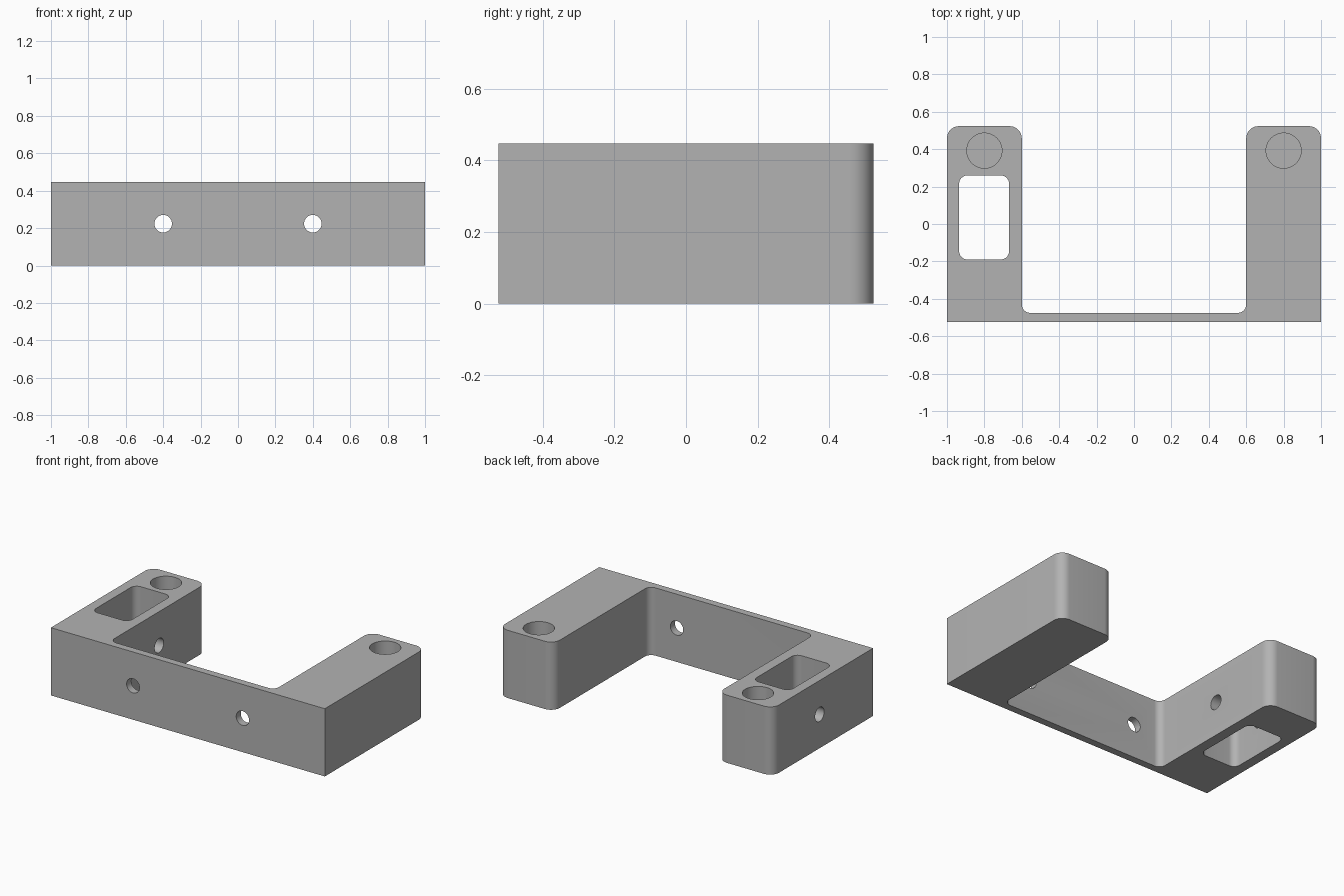
import bpy
import bmesh
from math import cos, sin, pi
from mathutils import Vector

if "Cube" in bpy.data.objects:
    bpy.data.objects.remove(bpy.data.objects["Cube"], do_unlink=True)

HEIGHT = 0.447
MID = HEIGHT / 2
BACK = 0.523
OUTER, INNER = 1.0, 0.6
PLATE_BACK = -0.475

grey = bpy.data.materials.new("matte grey")
grey.use_nodes = True
colour = (0.45, 0.45, 0.45, 1)
grey.diffuse_color = colour
grey.node_tree.nodes["Principled BSDF"].inputs["Base Color"].default_value = colour


def rounded_outline(corners, steps=10):
    """Round each right-angled corner (x, y, radius)."""
    pts = [Vector(c[:2]) for c in corners]
    out = []
    for i, p in enumerate(pts):
        r = corners[i][2]
        if r == 0:
            out.append(p)
            continue
        u = (pts[i - 1] - p).normalized()
        v = (pts[(i + 1) % len(pts)] - p).normalized()
        centre = p + r * (u + v)
        for k in range(steps + 1):
            t = k / steps * pi / 2
            out.append(centre - r * (cos(t) * v + sin(t) * u))
    return out


def prism(name, corners, z0, z1):
    bm = bmesh.new()
    face = bm.faces.new([bm.verts.new((p.x, p.y, z0)) for p in rounded_outline(corners)])
    ext = bmesh.ops.extrude_face_region(bm, geom=[face])
    top = [g for g in ext["geom"] if isinstance(g, bmesh.types.BMVert)]
    bmesh.ops.translate(bm, verts=top, vec=(0, 0, z1 - z0))
    bmesh.ops.recalc_face_normals(bm, faces=bm.faces)
    mesh = bpy.data.meshes.new(name)
    bm.to_mesh(mesh)
    bm.free()
    mesh.materials.append(grey)
    obj = bpy.data.objects.new(name, mesh)
    bpy.context.collection.objects.link(obj)
    return obj


def drill(name, centre, radius, depth, rotation=(0, 0, 0)):
    bpy.ops.mesh.primitive_cylinder_add(vertices=48, radius=radius, depth=depth,
                                        location=centre, rotation=rotation)
    obj = bpy.context.object
    obj.name = name
    obj.data.materials.append(grey)
    return obj


# U-shaped body: thin front plate with two arms reaching back
END_R, FILLET = 0.065, 0.045
right_half = [(OUTER, -BACK, 0), (OUTER, BACK, END_R),
              (INNER, BACK, END_R), (INNER, PLATE_BACK, FILLET)]
left_half = [(-x, y, r) for x, y, r in reversed(right_half)]
bracket = prism("bracket", right_half + left_half, 0, HEIGHT)

# Window through one arm
cutters = [prism("window_cutter", [(-0.935, -0.19, FILLET), (-0.668, -0.19, FILLET),
                                   (-0.668, 0.26, FILLET), (-0.935, 0.26, FILLET)],
                 -0.1, HEIGHT + 0.1)]

# Blind sockets in the arms and screw holes in the plate
SOCKET_DEPTH = 0.3
for side in (-1, 1):
    cutters.append(drill("socket_cutter", (side * 0.8, 0.392, HEIGHT),
                         0.094, SOCKET_DEPTH * 2))
    cutters.append(drill("screw_hole_cutter", (side * 0.4, -0.5, MID),
                         0.047, 0.2, (pi / 2, 0, 0)))

# Cross hole through the windowed arm
cutters.append(drill("cross_hole_cutter", (-0.8, 0.035, MID), 0.047, 0.6, (0, pi / 2, 0)))

# Cut everything, then discard the cutters
bpy.ops.object.select_all(action='DESELECT')
bpy.context.view_layer.objects.active = bracket
bracket.select_set(True)
for cutter in cutters:
    cutter.hide_render = True
    mod = bracket.modifiers.new("cut", 'BOOLEAN')
    mod.operation = 'DIFFERENCE'
    mod.solver = 'EXACT'
    mod.object = cutter
    bpy.ops.object.modifier_apply(modifier=mod.name)
    bpy.data.objects.remove(cutter, do_unlink=True)

bpy.ops.object.shade_smooth_by_angle(angle=pi / 6)
